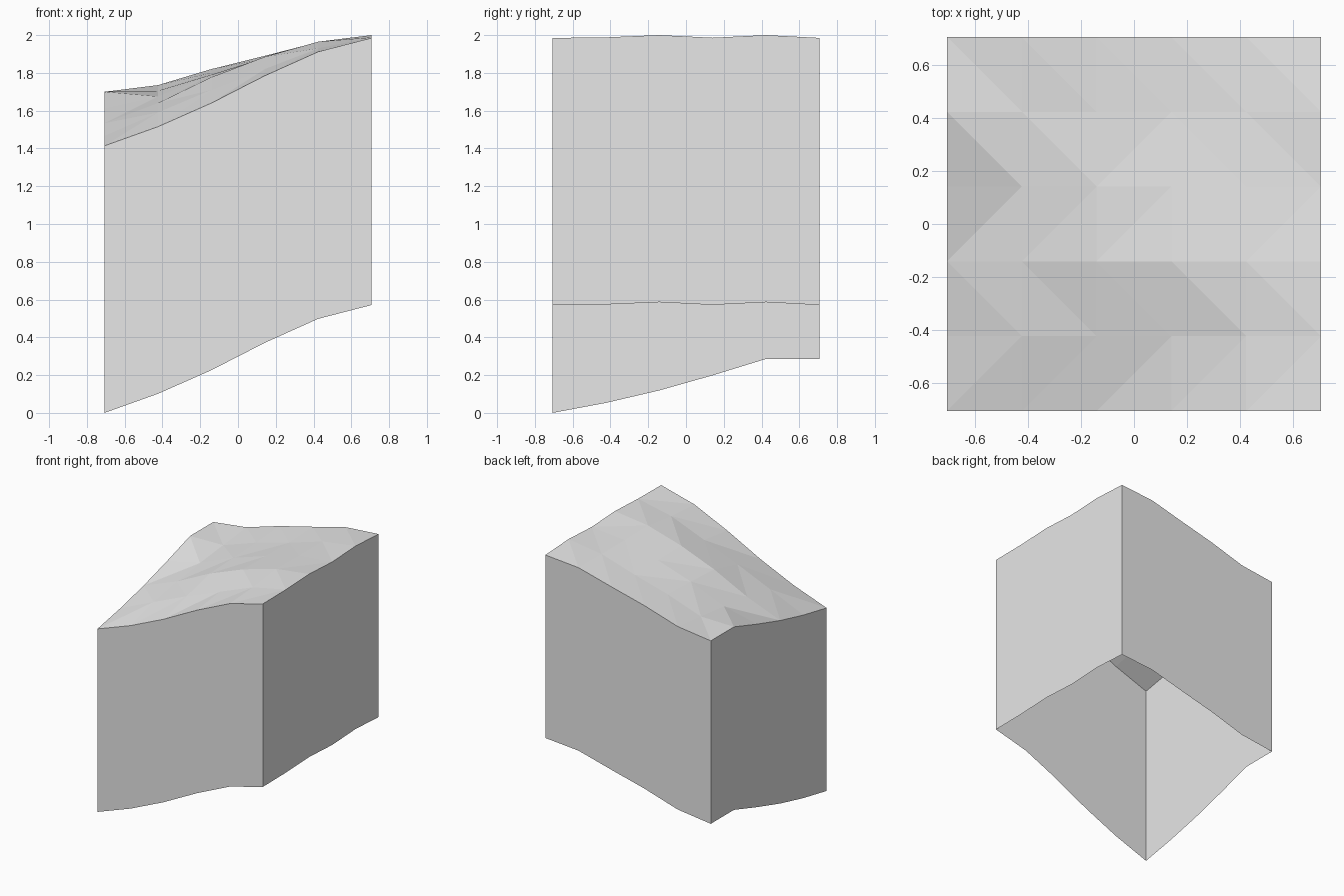
import bpy, bmesh

cube = bpy.data.objects.get("Cube")
if cube:
    bpy.data.objects.remove(cube, do_unlink=True)

SIDE = 1.414            # block width, depth and wall height
CELLS = 5
STEP = SIDE / CELLS

# Ground heights, one row per step from front to back, left to right along x
HEIGHTS = [
    (1.414, 1.515, 1.64, 1.785, 1.912, 1.985),
    (1.467, 1.59, 1.71, 1.82, 1.93, 1.988),
    (1.533, 1.64, 1.777, 1.885, 1.965, 2.0),
    (1.613, 1.675, 1.79, 1.88, 1.96, 1.986),
    (1.70, 1.705, 1.80, 1.875, 1.96, 2.0),
    (1.70, 1.735, 1.82, 1.89, 1.963, 1.985),
]

# Plain grey stone
stone = bpy.data.materials.new("grey_stone")
stone.use_nodes = True
grey = (0.8, 0.8, 0.8, 1)
stone.diffuse_color = grey
stone.node_tree.nodes["Principled BSDF"].inputs["Base Color"].default_value = grey

bm = bmesh.new()

# Faceted ground surface
grid = [[bm.verts.new((i * STEP - SIDE / 2, j * STEP - SIDE / 2, z))
         for i, z in enumerate(row)] for j, row in enumerate(HEIGHTS)]
for j in range(CELLS):
    for i in range(CELLS):
        a, b = grid[j][i], grid[j][i + 1]
        d, c = grid[j + 1][i], grid[j + 1][i + 1]
        rising = j in (0, 2) or (i, j) == (2, 3)
        tris = ((a, b, c), (a, c, d)) if rising else ((a, b, d), (b, c, d))
        for tri in tris:
            bm.faces.new(tri)

# Side walls dropped straight down from the rim, open underneath
rim = [e for e in bm.edges if e.is_boundary]
walls = bmesh.ops.extrude_edge_only(bm, edges=rim)
lower = [v for v in walls["geom"] if isinstance(v, bmesh.types.BMVert)]
bmesh.ops.translate(bm, verts=lower, vec=(0, 0, -SIDE))
bmesh.ops.recalc_face_normals(bm, faces=bm.faces)
top = max(bm.faces, key=lambda f: abs(f.normal.z))
if top.normal.z < 0:
    bmesh.ops.reverse_faces(bm, faces=bm.faces)

mesh = bpy.data.meshes.new("terrain_block")
bm.to_mesh(mesh)
bm.free()
mesh.materials.append(stone)
block = bpy.data.objects.new("terrain_block", mesh)
bpy.context.collection.objects.link(block)
